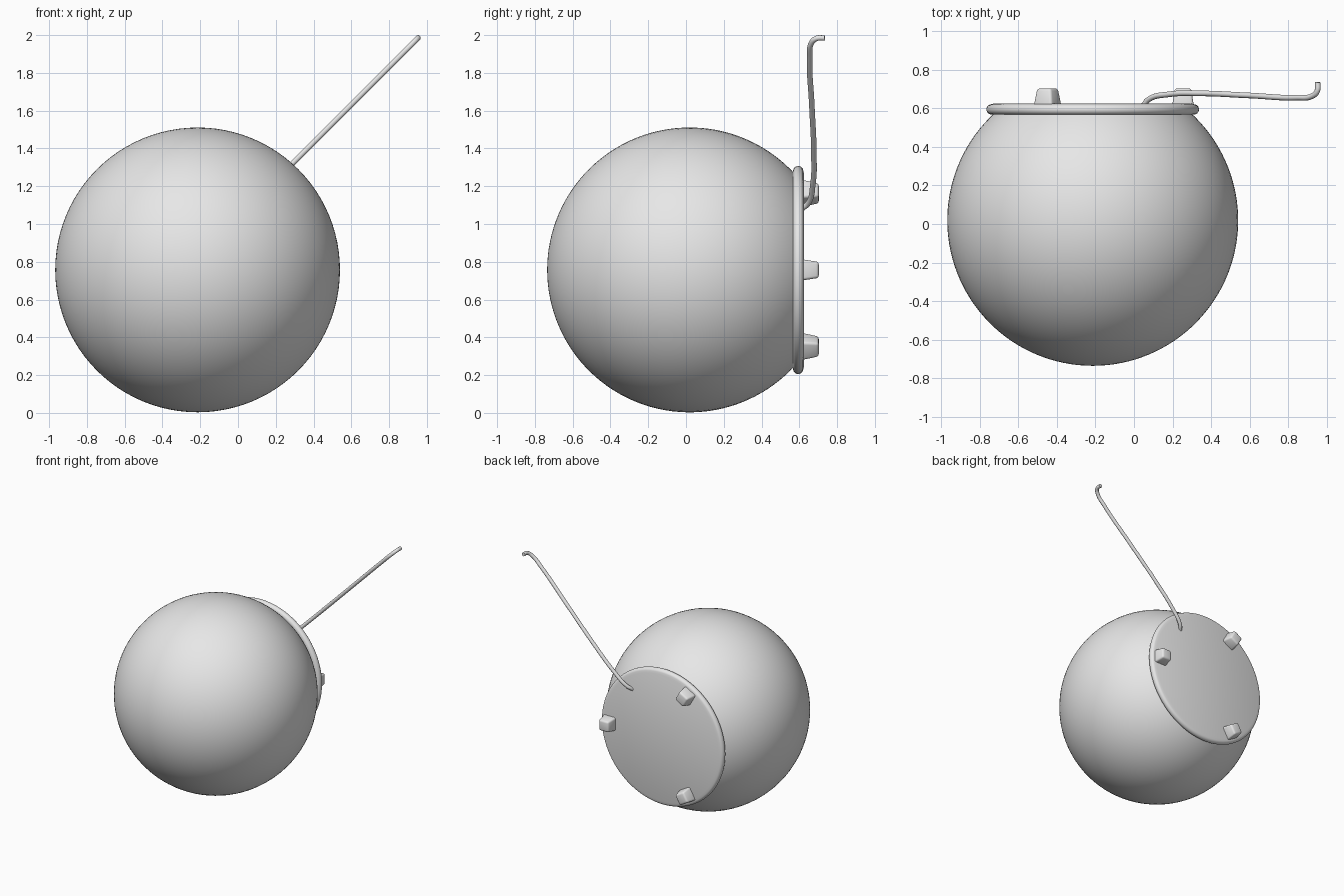
import bpy, bmesh, math
from mathutils import Matrix, Vector

cube = bpy.data.objects.get("Cube")
if cube:
    bpy.data.objects.remove(cube, do_unlink=True)

CENTRE = Vector((-0.214, 0.019, 0.757))   # centre of the round body
RADIUS = 0.754

grey = bpy.data.materials.new("plain grey")
grey.use_nodes = True
grey.diffuse_color = (0.8, 0.8, 0.8, 1)
grey.node_tree.nodes["Principled BSDF"].inputs["Base Color"].default_value = (0.8, 0.8, 0.8, 1)


def smooth(obj, angle=40):
    bpy.ops.object.select_all(action='DESELECT')
    obj.select_set(True)
    bpy.context.view_layer.objects.active = obj
    bpy.ops.object.shade_smooth_by_angle(angle=math.radians(angle))


def finish(name, bm):
    bmesh.ops.recalc_face_normals(bm, faces=bm.faces)
    mesh = bpy.data.meshes.new(name)
    bm.to_mesh(mesh)
    bm.free()
    obj = bpy.data.objects.new(name, mesh)
    bpy.context.collection.objects.link(obj)
    mesh.materials.append(grey)
    smooth(obj)
    return obj


def lathe(name, profile, steps=96):
    """Spin (radius, y) points around the body's front-to-back axis."""
    bm = bmesh.new()
    verts = [bm.verts.new((CENTRE.x + r, y, CENTRE.z)) for r, y in profile]
    edges = [bm.edges.new(pair) for pair in zip(verts, verts[1:])]
    bmesh.ops.spin(bm, geom=verts + edges, cent=CENTRE, axis=(0, 1, 0),
                   angle=math.tau, steps=steps)
    bmesh.ops.remove_doubles(bm, verts=bm.verts, dist=1e-4)
    return finish(name, bm)


# Round body, cut flat where the back plate sits
cut = math.asin((0.575 - CENTRE.y) / RADIUS)
arc = [-math.pi / 2 + (cut + math.pi / 2) * i / 48 for i in range(49)]
lathe("body", [(RADIUS * math.cos(a) if i else 0, CENTRE.y + RADIUS * math.sin(a))
               for i, a in enumerate(arc)])

# Back plate with a rounded rim
rim_r, rim_y, rim = 0.524, 0.594, 0.027
rim_arc = [math.radians(-90 + 180 * i / 12) for i in range(13)]
lathe("back_plate", [(0.45, rim_y - rim)]
      + [(rim_r + rim * math.cos(a), rim_y + rim * math.sin(a)) for a in rim_arc]
      + [(0.515, 0.624), (0, 0.624)])

# Three tapered feet around the plate
for i, name in enumerate(("left_foot", "upper_foot", "lower_foot")):
    place = (Matrix.Translation((CENTRE.x, 0.656, CENTRE.z))
             @ Matrix.Rotation(-math.tau * i / 3, 4, 'Y')
             @ Matrix.Translation((0.468, 0, 0))
             @ Matrix.Rotation(-math.pi / 2, 4, 'X')
             @ Matrix.Rotation(math.pi / 4, 4, 'Z'))
    bm = bmesh.new()
    bmesh.ops.create_cone(bm, cap_ends=True, segments=4, radius1=0.08,
                          radius2=0.06, depth=0.094, matrix=place)
    bmesh.ops.bevel(bm, geom=bm.edges[:], offset=0.014, segments=3,
                    profile=0.5, affect='EDGES')
    finish(name, bm)

# Thin cable rising diagonally from the plate, bent back at its tip
path = [(0.05, 0.615), (0.075, 0.645), (0.18, 0.672), (0.34, 0.677),
        (0.6, 0.666), (0.85, 0.655), (0.925, 0.664), (0.95, 0.69), (0.953, 0.735)]
curve = bpy.data.curves.new("cable", 'CURVE')
curve.dimensions = '3D'
curve.bevel_depth = 0.0145
curve.bevel_resolution = 4
curve.resolution_u = 10
curve.use_fill_caps = True
spline = curve.splines.new('BEZIER')
spline.bezier_points.add(len(path) - 1)
for point, (x, y) in zip(spline.bezier_points, path):
    point.co = (x, y, x + 1.032)
    point.handle_left_type = point.handle_right_type = 'AUTO'
cable = bpy.data.objects.new("cable", curve)
bpy.context.collection.objects.link(cable)
curve.materials.append(grey)
bpy.ops.object.select_all(action='DESELECT')
cable.select_set(True)
bpy.context.view_layer.objects.active = cable
bpy.ops.object.convert(target='MESH')
smooth(bpy.context.view_layer.objects.active)
